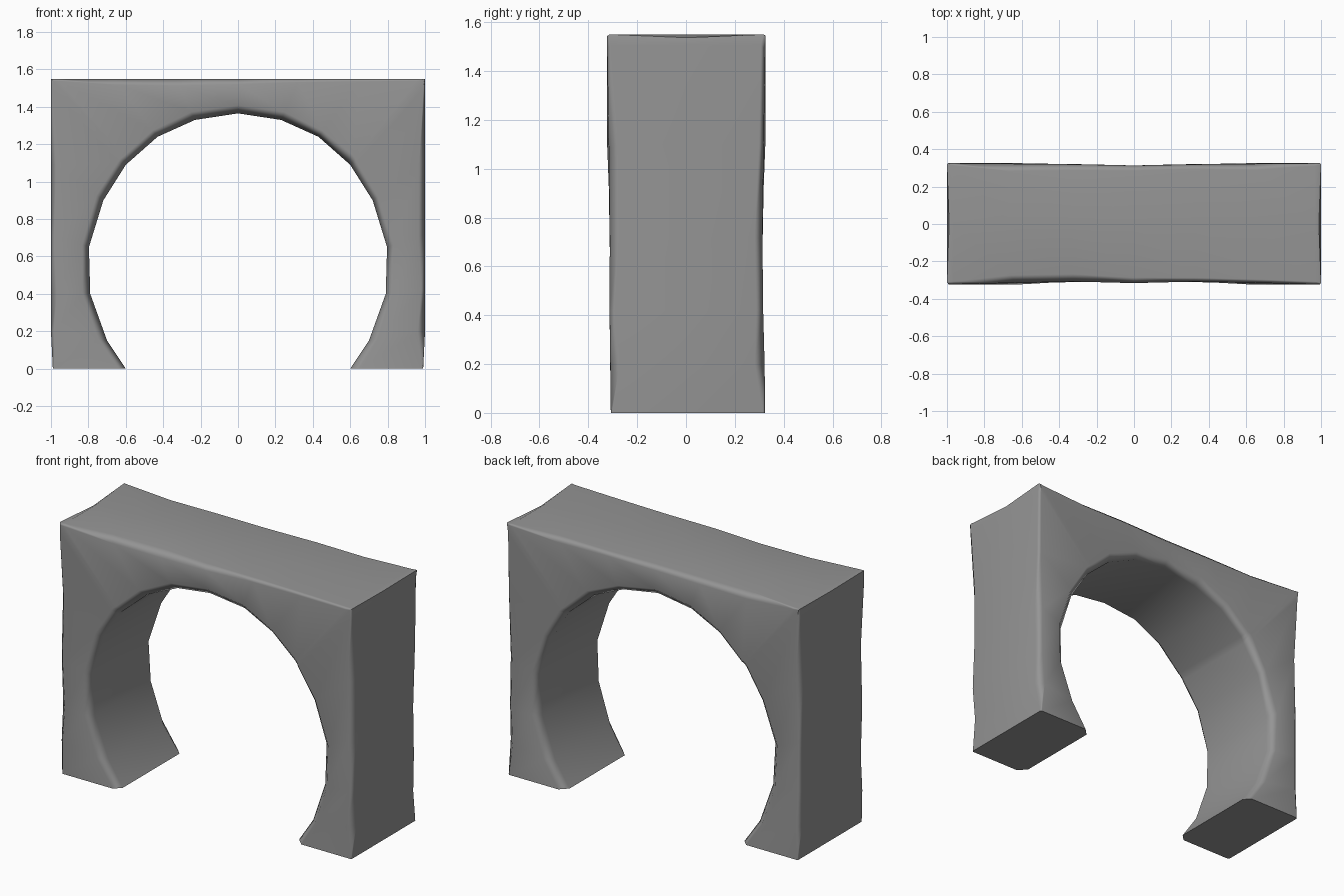
import bpy, bmesh, random
from mathutils import Vector

if "Cube" in bpy.data.objects:
    bpy.data.objects.remove(bpy.data.objects["Cube"])

random.seed(4)

# Left half of the arch: matching points on the opening and on the outer block (x, z)
inner = [(-.60, 0), (-.70, .15), (-.79, .40), (-.797, .65), (-.72, .90),
         (-.60, 1.09), (-.43, 1.24), (-.23, 1.33), (0, 1.365)]
outer = [(-.99, 0), (-1, .20), (-1, .42), (-1, .72), (-1, 1.10),
         (-1, 1.55), (-.66, 1.55), (-.33, 1.55), (0, 1.55)]
# Slight waviness of the front and back faces
front = [-.308, -.310, -.313, -.312, -.316, -.323, -.314, -.308, -.316]
back = [.324, .322, .316, .313, .318, .325, .322, .319, .313]

# Stations: (inner, outer, front y, back y, outer edge wear, dip of the top corner)
half = []
for i in range(9):
    half.append((Vector(inner[i]), Vector(outer[i]), front[i], back[i],
                 .012 if i in (0, 5) else .034, .018 if i == 5 else 0))


def blend(a, b, t, wear):
    return tuple(a[k] + (b[k] - a[k]) * t if k < 2 else a[k] for k in range(4)) + (wear, 0)


# Extra stations beside the top corner keep its worn edge narrow
half = (half[:5] + [blend(half[5], half[4], .1, .018), half[5],
                    blend(half[5], half[6], .1, .018)] + half[6:])


def mirrored(s):
    return (Vector((-s[0].x, s[0].y)), Vector((-s[1].x, s[1].y))) + s[2:]


stations = half + [mirrored(s) for s in reversed(half[:-1])]

# Skin the arch with worn-edged cross-sections
bm = bmesh.new()
rings = []
for pin, pout, yf, yb, wear, dip in stations:
    d = (pin - pout).normalized()
    a, e = (wear * random.uniform(.5, 1.25) for _ in range(2))
    b, c = (.042 * random.uniform(.85, 1.15) for _ in range(2))
    section = [(pout, yf + a), (pout + d * a, yf),
               (pin - d * b, yf), (pin, yf + b),
               (pin, yb - c), (pin - d * c, yb),
               (pout + d * e, yb), (pout, yb - e),
               (pout + d * dip, (yf + yb) / 2)]
    rings.append([bm.verts.new((p.x, y, p.y)) for p, y in section])

for r, s in zip(rings, rings[1:]):
    for k in range(9):
        n = (k + 1) % 9
        bm.faces.new((r[k], r[n], s[n], s[k]))
bm.faces.new(rings[0])
bm.faces.new(rings[-1])
bmesh.ops.recalc_face_normals(bm, faces=bm.faces)

mesh = bpy.data.meshes.new("stone_arch")
bm.to_mesh(mesh)
bm.free()
arch = bpy.data.objects.new("stone_arch", mesh)
bpy.context.collection.objects.link(arch)

# Dark grey stone
stone = bpy.data.materials.new("dark_stone")
stone.diffuse_color = (.3, .3, .3, 1)
stone.use_nodes = True
stone.node_tree.nodes["Principled BSDF"].inputs["Base Color"].default_value = stone.diffuse_color
mesh.materials.append(stone)

# Soft worn edges, flat-looking broad faces
bpy.context.view_layer.objects.active = arch
arch.select_set(True)
bpy.ops.object.shade_smooth_by_angle(angle=1.05)
soften = arch.modifiers.new("flat_faces", 'WEIGHTED_NORMAL')
soften.keep_sharp = True
